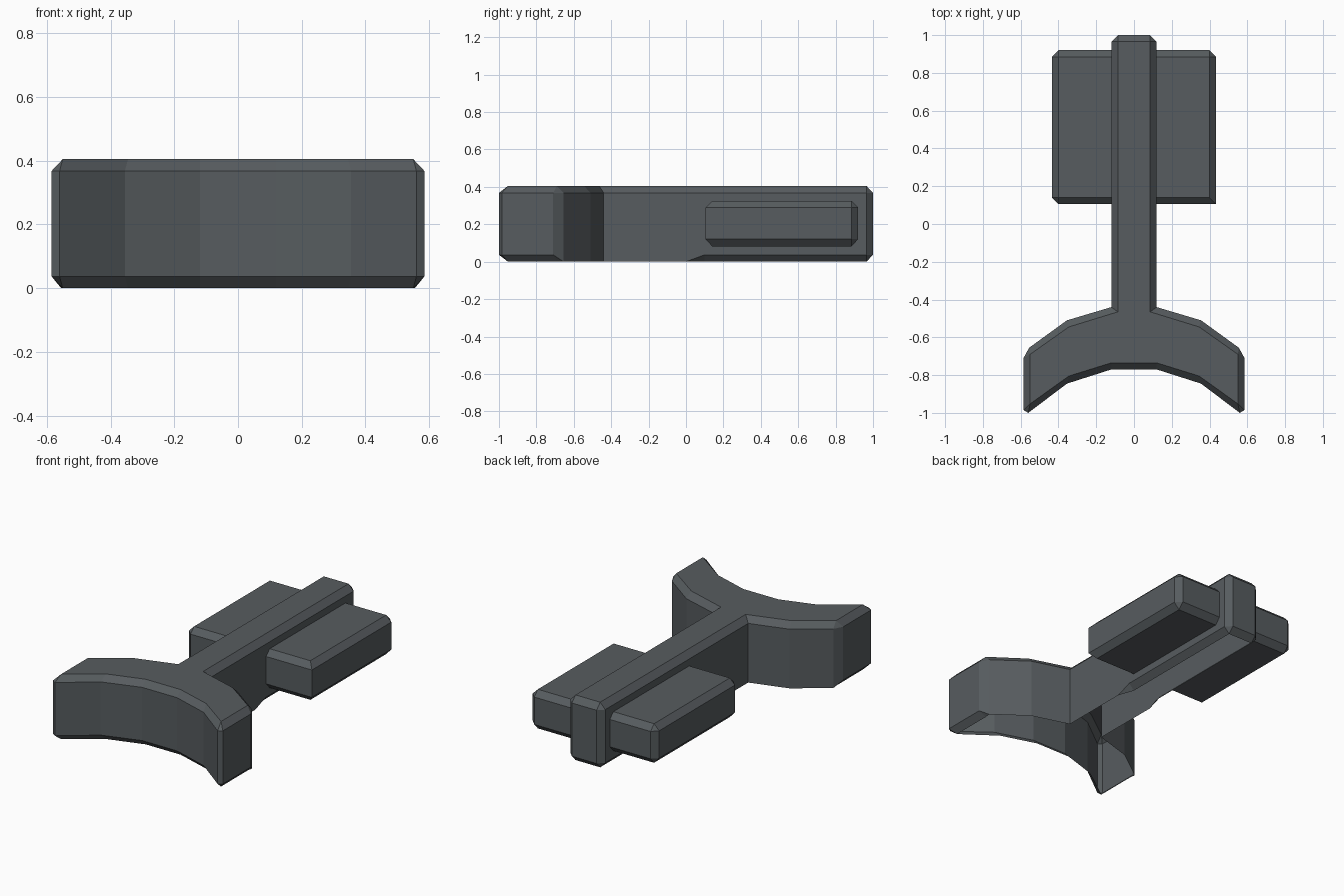
import bpy

cube = bpy.data.objects.get("Cube")
if cube:
    bpy.data.objects.remove(cube, do_unlink=True)

# Single dark grey finish
grey = bpy.data.materials.new("dark_grey")
grey.use_nodes = True
colour = (0.095, 0.107, 0.115, 1)
grey.diffuse_color = colour
grey.node_tree.nodes["Principled BSDF"].inputs["Base Color"].default_value = colour


def loft(name, rings, closed, bottom_cap):
    """Skin a stack of matching rings; coincident points are merged."""
    verts, lookup, faces = [], {}, []

    def index(p):
        key = tuple(round(c, 4) for c in p)
        if key not in lookup:
            lookup[key] = len(verts)
            verts.append(key)
        return lookup[key]

    def add(points):
        ids = list(dict.fromkeys(index(p) for p in points))
        if len(ids) > 2:
            faces.append(ids)

    n = len(rings[0])
    for low, high in zip(rings, rings[1:]):
        for i in range(n if closed else n - 1):
            j = (i + 1) % n
            add([low[i], low[j], high[j], high[i]])
    add(rings[-1])
    if bottom_cap:
        add(rings[0][::-1])
    mesh = bpy.data.meshes.new(name)
    mesh.from_pydata(verts, [], faces)
    mesh.materials.append(grey)
    obj = bpy.data.objects.new(name, mesh)
    bpy.context.collection.objects.link(obj)
    return obj


def at(points, z):
    return [(x, y, z) for x, y in points]


def mirrored(points):
    return [(-p[0], *p[1:]) for p in reversed(points)]


# Curved pad and stem: wall point, bevelled rim point, whether the bottom is bevelled
T = 0.405
B = 0.037
profile = [
    ((0.12, -0.77), (0.12, -0.735), True),
    ((0.355, -0.845), (0.345, -0.805), True),
    ((0.56, -1.0), (0.55, -0.952), True),
    ((0.585, -0.985), (0.55, -0.952), True),
    ((0.585, -0.71), (0.55, -0.69), True),
    ((0.555, -0.655), (0.55, -0.69), False),
    ((0.355, -0.51), (0.345, -0.545), False),
    ((0.12, -0.44), (0.085, -0.465), False),
    ((0.12, 0.0), (0.085, 0.0), False),
    ((0.12, 0.1), (0.085, 0.1), True),
    ((0.12, 0.965), (0.085, 0.965), True),
    ((0.085, 1.0), (0.085, 0.965), True),
]
wall = [w for w, r, b in profile]
rim = [r for w, r, b in profile]
rings = [
    [(*(r if b else w), 0) for w, r, b in profile],
    [(*w, B if b else 0) for w, r, b in profile],
    at(wall, T - B),
    at(rim, T),
]
# The underside is left open
loft("curved_pad_and_stem", [r + mirrored(r) for r in rings], True, False)


# Side blocks, one against each face of the stem
def side_block(name, front_corner, flip):
    outer = [(0.12, 0.105), *front_corner, (0.435, 0.885), (0.4, 0.92), (0.12, 0.92)]
    inner = [(0.12, 0.14), (0.4, 0.14), (0.4, 0.14), (0.4, 0.885), (0.4, 0.885), (0.12, 0.885)]
    stack = [at(inner, 0.082), at(outer, 0.12), at(outer, 0.29), at(inner, 0.325)]
    if flip:
        stack = [mirrored(r) for r in stack]
    loft(name, stack, False, True)


side_block("left_block", [(0.435, 0.105), (0.435, 0.105)], False)
side_block("right_block", [(0.4, 0.105), (0.435, 0.14)], True)
